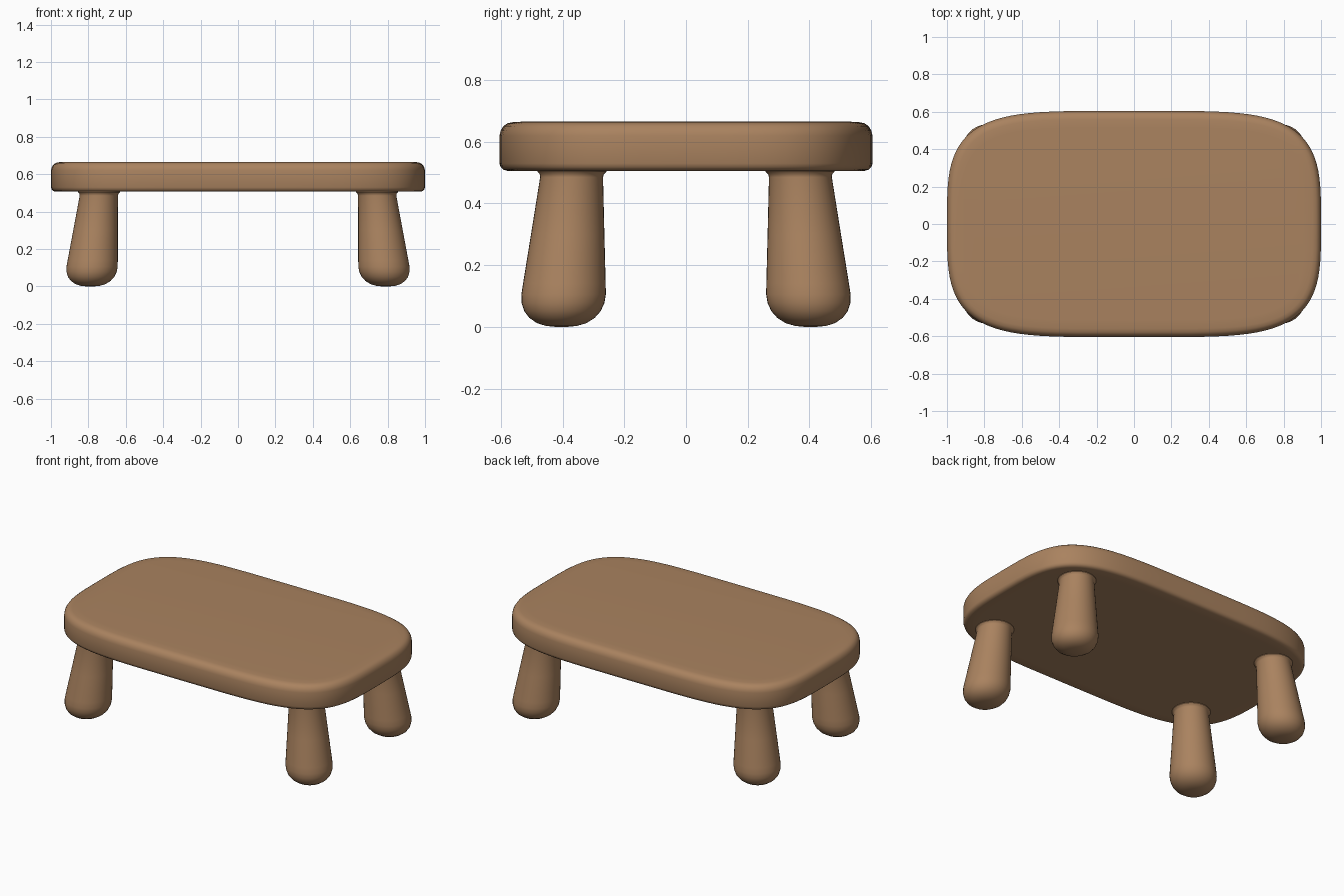
import bpy, bmesh, math
from mathutils import Vector

if "Cube" in bpy.data.objects:
    bpy.data.objects.remove(bpy.data.objects["Cube"])

wood = bpy.data.materials.new("warm brown wood")
wood.diffuse_color = (0.40, 0.225, 0.115, 1)
wood.use_nodes = True
wood.node_tree.nodes["Principled BSDF"].inputs["Base Color"].default_value = wood.diffuse_color


def loft(name, rings):
    """Skin closed rings of points, bottom to top, and cap both ends."""
    bm = bmesh.new()
    loops = [[bm.verts.new(p) for p in ring] for ring in rings]
    n = len(loops[0])
    for a, b in zip(loops, loops[1:]):
        for i in range(n):
            j = (i + 1) % n
            bm.faces.new((a[i], a[j], b[j], b[i]))
    bm.faces.new(loops[0][::-1])
    bm.faces.new(loops[-1])
    bmesh.ops.recalc_face_normals(bm, faces=bm.faces)
    mesh = bpy.data.meshes.new(name)
    bm.to_mesh(mesh)
    bm.free()
    obj = bpy.data.objects.new(name, mesh)
    bpy.context.collection.objects.link(obj)
    mesh.materials.append(wood)
    bpy.ops.object.select_all(action='DESELECT')
    obj.select_set(True)
    bpy.context.view_layer.objects.active = obj
    bpy.ops.object.shade_smooth_by_angle(angle=math.radians(40))
    return obj


# Table top: soft rounded-rectangle outline with rolled edges
def spow(v, e):
    return math.copysign(abs(v) ** e, v)


N = 96
outline = []
for i in range(N):
    t = 2 * math.pi * i / N
    outline.append(Vector((spow(math.cos(t), 2 / 4.6), 0.605 * spow(math.sin(t), 2 / 3.6), 0)))


def inset_ring(d, z):
    ring = []
    for i, p in enumerate(outline):
        tan = (outline[(i + 1) % N] - outline[i - 1]).normalized()
        ring.append((p.x - tan.y * d, p.y + tan.x * d, z))
    return ring


edge = [(0.08, 0.506), (0.025, 0.506), (0.012, 0.51), (0.004, 0.518), (0, 0.53),
        (0, 0.62), (0.004, 0.636), (0.013, 0.651), (0.026, 0.66), (0.045, 0.664), (0.09, 0.666)]
loft("table_top", [inset_ring(d, z) for d, z in edge])

# Legs: splayed, swelling to a round foot, with a small collar at the top
profile = [(0.02, 0.0), (0.05, 0.003), (0.08, 0.012), (0.106, 0.029), (0.124, 0.051),
           (0.134, 0.077), (0.137, 0.105), (0.134, 0.14), (0.119, 0.3), (0.102, 0.485),
           (0.104, 0.495), (0.112, 0.503), (0.112, 0.53)]
SIDES = 40
for sx, side in ((-1, "left"), (1, "right")):
    for sy, end in ((-1, "front"), (1, "back")):
        rings = []
        for r, z in profile:
            k = z / 0.5
            cx, cy = sx * (0.79 - 0.047 * k), sy * (0.404 - 0.034 * k)
            rings.append([(cx + r * math.cos(2 * math.pi * i / SIDES),
                           cy + r * math.sin(2 * math.pi * i / SIDES), z) for i in range(SIDES)])
        loft(f"{end}_{side}_leg", rings)
